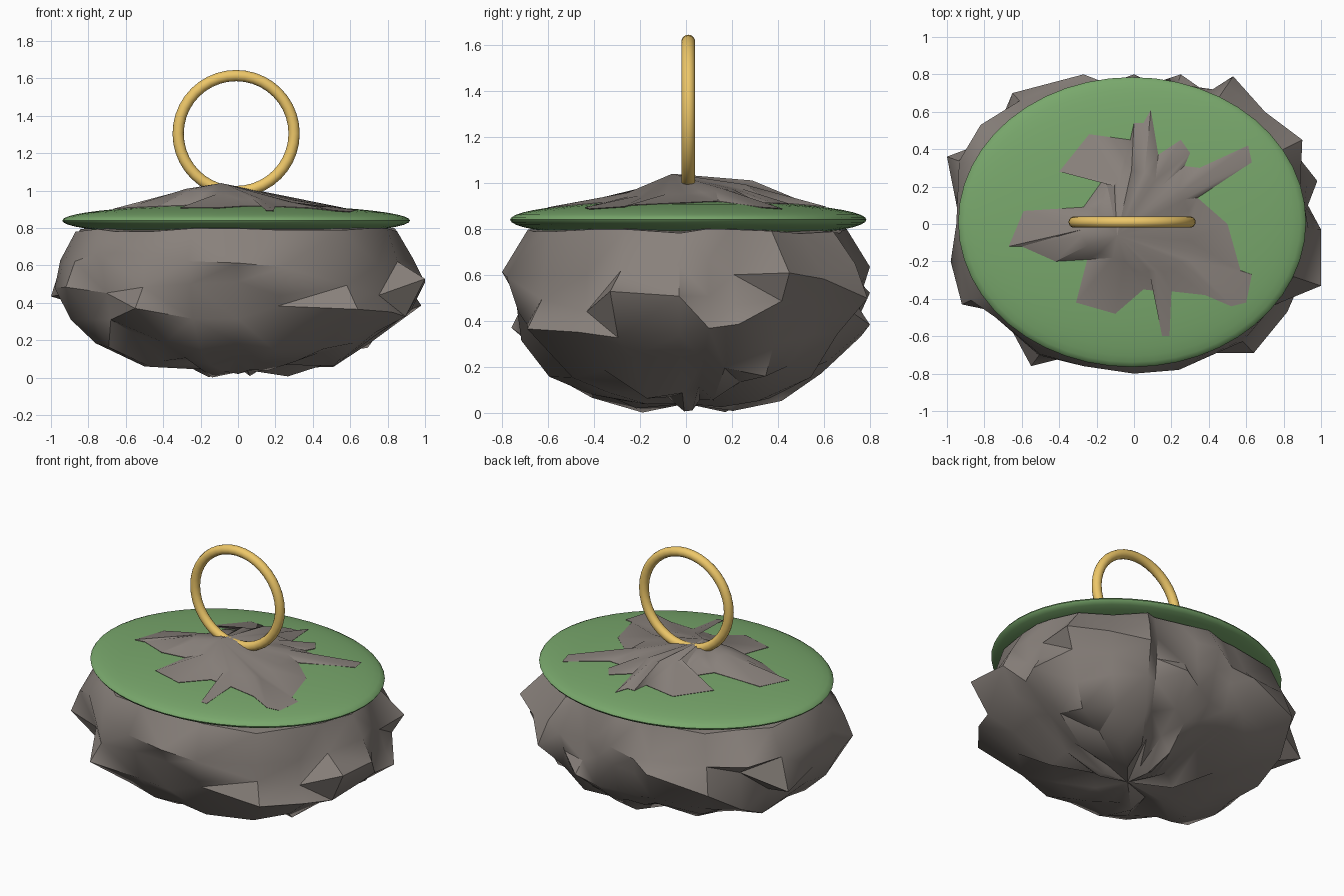
import bpy, bmesh, random
from math import hypot, sqrt, pi
from mathutils import Vector

random.seed(11)
old = bpy.data.objects.get("Cube")
if old:
    bpy.data.objects.remove(old, do_unlink=True)


def material(name, rgb):
    mat = bpy.data.materials.new(name)
    mat.use_nodes = True
    color = (*rgb, 1)
    mat.diffuse_color = color
    shader = mat.node_tree.nodes["Principled BSDF"]
    shader.inputs["Base Color"].default_value = color
    shader.inputs["Roughness"].default_value = 0.8
    return mat


def finish(obj, name, mat, angle):
    obj.name = obj.data.name = name
    obj.data.materials.append(mat)
    bpy.ops.object.select_all(action="DESELECT")
    obj.select_set(True)
    bpy.context.view_layer.objects.active = obj
    bpy.ops.object.shade_smooth_by_angle(angle=angle)


def loft(name, start, rings, end, mat, angle):
    """Skin a stack of equal rings, closed by a point at each end."""
    bm = bmesh.new()
    first, last = bm.verts.new(start), bm.verts.new(end)
    loops = [[bm.verts.new(p) for p in ring] for ring in rings]
    count = len(loops[0])
    for i in range(count):
        j = (i + 1) % count
        bm.faces.new((first, loops[0][j], loops[0][i]))
        bm.faces.new((last, loops[-1][i], loops[-1][j]))
        for low, high in zip(loops, loops[1:]):
            bm.faces.new((low[i], low[j], high[j], high[i]))
    bmesh.ops.triangulate(bm, faces=bm.faces[:], quad_method="SHORT_EDGE")
    bmesh.ops.recalc_face_normals(bm, faces=bm.faces[:])
    mesh = bpy.data.meshes.new(name)
    bm.to_mesh(mesh)
    bm.free()
    obj = bpy.data.objects.new(name, mesh)
    bpy.context.collection.objects.link(obj)
    finish(obj, name, mat, angle)


stone = material("stone", (0.25, 0.22, 0.2))
green = material("grass_green", (0.19, 0.39, 0.15))
gold = material("gold", (0.85, 0.57, 0.14))

# Boulder: rounded body whose spikes reach the outline at one height each
outline = [(-1, .36), (-.82, .53), (-.65, .7), (-.27, .8), (-.14, .75), (0, .8),
           (.13, .76), (.25, .8), (.42, .72), (.53, .79), (.7, .6), (.9, .45),
           (.98, .23), (.93, .1), (1, -.03), (1, -.33), (.82, -.47), (.64, -.69),
           (.24, -.78), (0, -.8), (-.27, -.76), (-.55, -.76), (-.74, -.5),
           (-.92, -.43), (-.98, -.2), (-.95, 0)]
profile = [(.28, .06), (.55, .11), (.79, .21), (.93, .35), (.98, .49), (.98, .63), (.9, .8)]
peaks = [random.choice((3, 4, 5)) for _ in outline]
rings = []
for level, (scale, z) in enumerate(profile):
    ring = []
    for (x, y), peak in zip(outline, peaks):
        body = min(1, 1 / hypot(x / 0.94, y / 0.75))
        blend = random.uniform(0, 0.8)
        s = 1 if level == peak else scale * (body + (1 - body) * blend)
        lift = random.uniform(-0.06, 0.04) if z < 0.8 else random.uniform(-0.02, 0)
        ring.append((x * s, y * s, max(z + lift, 0)))
    rings.append(ring)
loft("boulder", (0.05, 0, 0.04), rings, (0, 0, 0.84), stone, pi / 4.5)

# Grass: a flattened ball over the boulder
center, radii = Vector((-0.01, 0.01, 0.84)), Vector((0.93, 0.775, 0.085))
bpy.ops.mesh.primitive_uv_sphere_add(segments=48, ring_count=24, location=center)
grass = bpy.context.object
grass.scale = radii
bpy.ops.object.transform_apply(location=False, rotation=False, scale=True)
finish(grass, "grass_cap", green, pi / 3)


def grass_height(x, y):
    u, v = (x - center.x) / radii.x, (y - center.y) / radii.y
    return center.z + radii.z * sqrt(max(0, 1 - u * u - v * v))


# Outcrop: jagged stone patch breaking through the grass
patch = [(.09, .61), (.13, .37), (.25, .45), (.3, .38), (.27, .31), (.35, .3),
         (.61, .42), (.63, .33), (.34, .14), (.5, 0), (.57, -.25), (.63, -.27),
         (.6, -.42), (.52, -.44), (.38, -.38), (.2, -.36), (.19, -.6), (.15, -.6),
         (.14, -.36), (.05, -.35), (-.1, -.48), (-.31, -.42), (-.25, -.19),
         (-.42, -.2), (-.6, -.12), (-.67, -.12), (-.59, .07), (-.27, .09),
         (-.12, .3), (-.18, .33), (-.4, .28), (-.24, .48), (-.02, .45), (0, .54),
         (.05, .54)]
base, edge, crest = [], [], []
for i, (x, y) in enumerate(patch):
    base.append((x * 0.9, y * 0.9, 0.84))
    edge.append((x, y, grass_height(x, y) + 0.004))
    near = [patch[(i + k) % len(patch)] for k in range(-2, 3)]
    cx = sum(p[0] for p in near) * 0.11
    cy = sum(p[1] for p in near) * 0.11
    crest.append((cx, cy, 0.98 - 0.11 * cx + 0.07 * cy + random.uniform(-0.012, 0.012)))
loft("outcrop", (0, 0, 0.84), [base, edge, crest], (-0.09, -0.06, 1.04), stone, pi / 4.5)

# Upright ring standing on the summit
bpy.ops.mesh.primitive_torus_add(major_segments=40, minor_segments=14, major_radius=0.31,
                                 minor_radius=0.03, location=(-0.01, 0.01, 1.305),
                                 rotation=(pi / 2, 0, 0))
finish(bpy.context.object, "ring", gold, pi / 3)
